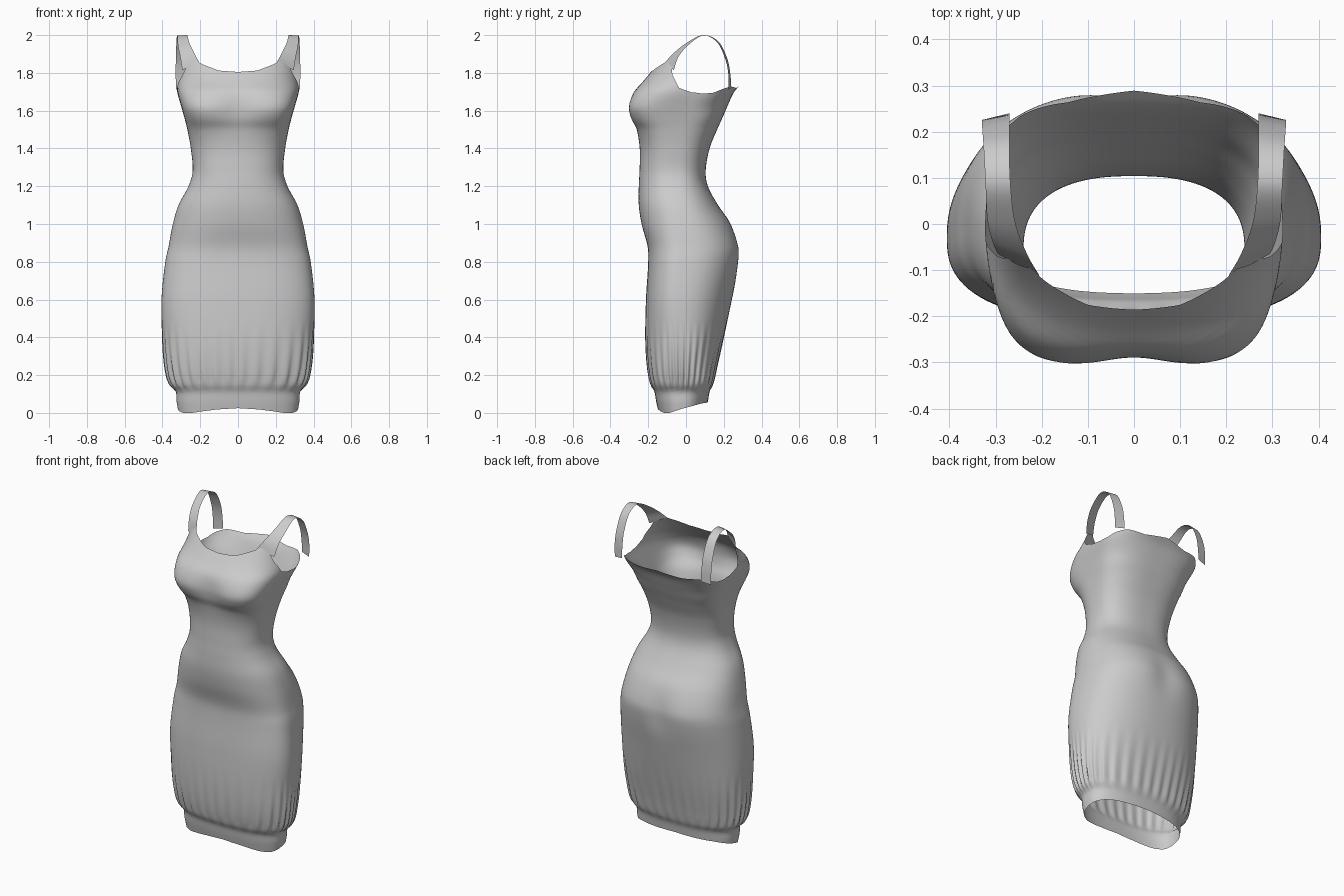
import bpy
from math import sin, cos, asin, pi, exp, degrees, copysign

# Body sections: z, half width, front y, back y, widest y, front and back squareness
SECTIONS = [
    (0.00, .315, -.145, .108, -.02, 2.6, 2.4),
    (0.06, .325, -.158, .116, -.02, 2.6, 2.4),
    (0.115, .33, -.168, .126, -.02, 2.6, 2.4),
    (0.145, .358, -.185, .140, -.02, 2.6, 2.4),
    (0.25, .385, -.205, .165, -.02, 2.6, 2.3),
    (0.40, .400, -.215, .200, -.02, 2.6, 2.3),
    (0.60, .405, -.212, .243, -.03, 2.6, 2.3),
    (0.80, .385, -.200, .284, -.02, 2.6, 2.4),
    (0.88, .368, -.203, .286, -.01, 2.6, 2.4),
    (1.00, .345, -.235, .240, -.02, 2.4, 2.3),
    (1.10, .315, -.250, .170, -.04, 2.3, 2.3),
    (1.20, .262, -.250, .116, -.06, 2.3, 2.4),
    (1.28, .240, -.246, .104, -.06, 2.4, 2.5),
    (1.40, .250, -.245, .125, -.05, 2.5, 2.6),
    (1.50, .268, -.263, .165, -.03, 3.0, 2.7),
    (1.56, .283, -.295, .192, -.01, 3.7, 2.8),
    (1.62, .300, -.307, .218, .00, 4.0, 2.8),
    (1.70, .322, -.278, .255, .06, 3.4, 2.9),
    (1.75, .325, -.232, .297, .08, 2.8, 2.4),
    (1.80, .318, -.190, .300, .08, 2.6, 2.4),
    (1.87, .308, -.135, .300, .08, 2.6, 2.4),
]
# Edge heights by angle, from front centre (-90) to back centre (90)
TOP = [(-90, 1.805), (-72, 1.812), (-56, 1.845), (-48, 1.865), (-36, 1.83), (-30, 1.785),
       (-18, 1.72), (-5, 1.697), (10, 1.69), (25, 1.695), (36, 1.715), (46, 1.728),
       (65, 1.72), (90, 1.738)]
HEM = [(-90, .025), (-70, .018), (-45, 0), (-30, 0), (0, .022), (45, .05), (90, .058)]


def spline(rows, t):
    """Smooth interpolation of table rows keyed by their first column."""
    t = min(max(t, rows[0][0]), rows[-1][0])
    i = 0
    while i < len(rows) - 2 and rows[i + 1][0] < t:
        i += 1
    a, b = rows[i], rows[i + 1]
    p, n = rows[max(i - 1, 0)], rows[min(i + 2, len(rows) - 1)]
    h = b[0] - a[0]
    u = (t - a[0]) / h
    out = []
    for k in range(1, len(a)):
        m0 = (b[k] - p[k]) / (b[0] - p[0]) * h
        m1 = (n[k] - a[k]) / (n[0] - a[0]) * h
        out.append((2*u**3 - 3*u*u + 1) * a[k] + (u**3 - 2*u*u + u) * m0
                   + (3*u*u - 2*u**3) * b[k] + (u**3 - u*u) * m1)
    return out


def body_point(phi, z):
    w, yf, yb, yc, nf, nb = spline(SECTIONS, z)
    c, s = cos(phi), sin(phi)
    n = nf if s < 0 else nb
    r = (abs(c)**n + abs(s)**n) ** (-1 / n)
    # gathers above the hem band
    if .12 < z < .5:
        fade = min((z - .12) / .06, 1) * ((.5 - z) / .38) ** 1.2
        r *= 1 + .028 * fade * cos(34 * phi + 1.5 * sin(3 * phi))
    x = w * r * c
    y = yc + r * s * ((yc - yf) if s < 0 else (yb - yc))
    centre = exp(-(x / .09) ** 2)
    if s < 0:   # hollow between the bust
        y += .018 * centre * exp(-((z - 1.61) / .08) ** 2)
    else:       # hollow down the seat
        y -= .016 * centre * exp(-((z - .86) / .12) ** 2)
    return (x, y, z)


def make(name, verts, faces):
    me = bpy.data.meshes.new(name)
    me.from_pydata(verts, [], faces)
    me.polygons.foreach_set("use_smooth", [True] * len(faces))
    me.update()
    ob = bpy.data.objects.new(name, me)
    bpy.context.collection.objects.link(ob)
    return ob


def linear(table, t):
    for (a, va), (b, vb) in zip(table, table[1:]):
        if t <= b:
            return va + (vb - va) * (t - a) / (b - a)
    return table[-1][1]


# Dress body: open shell trimmed by hem, neckline and armholes
N, M = 204, 110
verts = []
for j in range(M + 1):
    for i in range(N):
        phi = 2 * pi * i / N
        fold = degrees(asin(max(-1, min(1, sin(phi)))))
        lo, hi = linear(HEM, fold), linear(TOP, fold)
        verts.append(body_point(phi, lo + (hi - lo) * j / M))
faces = [(j*N + i, j*N + (i+1) % N, (j+1)*N + (i+1) % N, (j+1)*N + i)
         for j in range(M) for i in range(N)]
make("dress_body", verts, faces)

# Shoulder straps: step, inner edge xyz, outer edge xyz
STRAP = [
    (0, .205, -.112, 1.855, .295, -.065, 1.815),
    (1, .232, -.065, 1.905, .306, -.040, 1.885),
    (2, .258, .005, 1.960, .318, .010, 1.945),
    (3, .268, .090, 2.000, .322, .090, 1.998),
    (4, .270, .170, 1.968, .326, .165, 1.962),
    (5, .270, .217, 1.880, .329, .208, 1.872),
    (6, .270, .234, 1.800, .330, .224, 1.795),
    (7, .270, .240, 1.722, .328, .226, 1.712),
]
for side, name in ((1, "strap_right"), (-1, "strap_left")):
    sv = []
    for k in range(43):
        p = spline(STRAP, k / 6)
        sv += [(side * p[0], p[1], p[2]), (side * p[3], p[4], p[5])]
    sf = [(2*k, 2*k + 1, 2*k + 3, 2*k + 2)[::-side] for k in range(42)]
    make(name, sv, sf)
